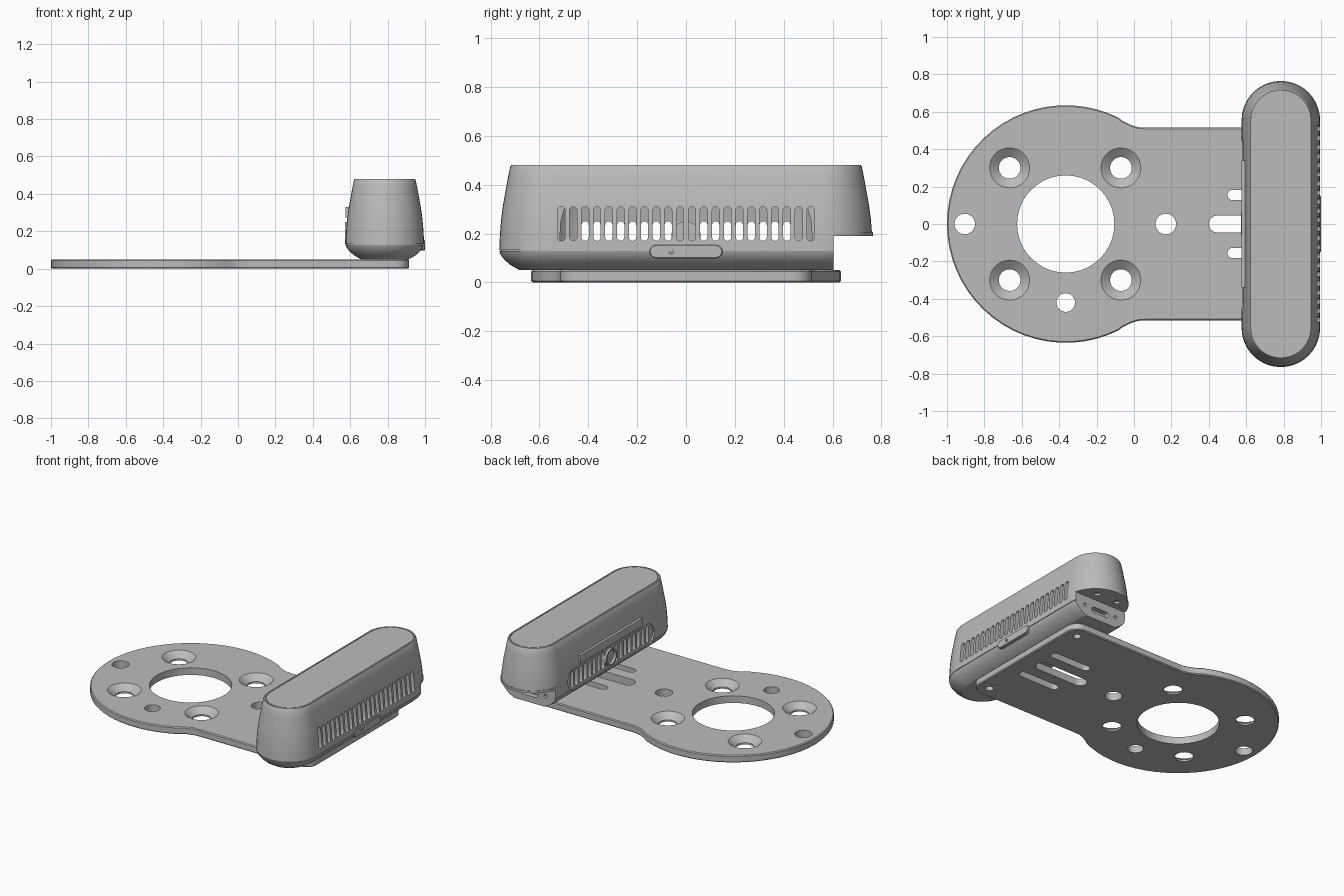
import bpy, bmesh
from math import pi, sin, cos, radians, sqrt
from mathutils import Matrix, Vector

if "Cube" in bpy.data.objects:
    bpy.data.objects.remove(bpy.data.objects["Cube"])

grey = bpy.data.materials.new("plain_grey")
grey.use_nodes = True
COLOUR = (0.5, 0.5, 0.5, 1)
grey.diffuse_color = COLOUR
grey.node_tree.nodes["Principled BSDF"].inputs["Base Color"].default_value = COLOUR

# Orientations: capsule long axis / extrusion axis
UPRIGHT_X = Matrix(((0, 0, 1), (1, 0, 0), (0, 1, 0))).to_4x4()   # long z, through x
LYING_X = Matrix.Rotation(pi / 2, 4, 'Y')                         # long y, through x
LYING_Y = Matrix(((0, 1, 0), (0, 0, 1), (1, 0, 0))).to_4x4()     # long x, through y
FLAT_X = Matrix.Rotation(-pi / 2, 4, 'Z')                         # long x, through z
FLAT_Y = Matrix.Identity(4)                                       # long y, through z


def loft(bm, rings):
    """Closed skin over rings of equal point count."""
    loops = [[bm.verts.new(p) for p in ring] for ring in rings]
    n = len(loops[0])
    for low, high in zip(loops, loops[1:]):
        for i in range(n):
            j = (i + 1) % n
            bm.faces.new((low[i], low[j], high[j], high[i]))
    bm.faces.new(loops[0][::-1])
    bm.faces.new(loops[-1])


def capsule(bm, rings, straight=0, place=(0, 0, 0), turn=FLAT_Y, n=10):
    """Capsule sections (height, radius) lofted along the local z axis."""
    m = Matrix.Translation(place) @ turn
    count = n + (1 if straight else 0)
    out = []
    for h, r in rings:
        ring = []
        for side in (1, -1):
            for i in range(count):
                a = pi * i / n
                ring.append(m @ Vector((side * r * cos(a), side * (straight + r * sin(a)), h)))
        out.append(ring)
    loft(bm, out)


def box(bm, low, high):
    size = [b - a for a, b in zip(low, high)]
    mid = [(a + b) / 2 for a, b in zip(low, high)]
    bmesh.ops.create_cube(bm, size=1, matrix=Matrix.Translation(mid) @ Matrix.Diagonal((*size, 1)))


def finish(name, bm):
    bmesh.ops.recalc_face_normals(bm, faces=bm.faces)
    me = bpy.data.meshes.new(name)
    bm.to_mesh(me)
    bm.free()
    me.materials.append(grey)
    ob = bpy.data.objects.new(name, me)
    bpy.context.collection.objects.link(ob)
    return ob


def cut(ob, bm):
    """Subtract the shapes in bm and keep the result as a plain mesh."""
    tool = finish("cutter", bm)
    tool.hide_render = True
    mod = ob.modifiers.new("cut", 'BOOLEAN')
    mod.operation, mod.solver, mod.object = 'DIFFERENCE', 'EXACT', tool
    graph = bpy.context.evaluated_depsgraph_get()
    me = bpy.data.meshes.new_from_object(ob.evaluated_get(graph))
    ob.modifiers.clear()
    ob.data = me
    bpy.data.objects.remove(tool)


def smooth(ob, angle=25):
    bpy.ops.object.select_all(action='DESELECT')
    ob.select_set(True)
    bpy.context.view_layer.objects.active = ob
    bpy.ops.object.shade_smooth_by_angle(angle=radians(angle))


# Base plate: disc flowing into a straight tongue with rounded corners
DISC, R = -0.365, 0.635
half = [(0.915, 0)]
half += [(0.835 + 0.08 * cos(a), 0.435 + 0.08 * sin(a)) for a in (pi / 2 * i / 6 for i in range(7))]
half += [(0.06, 0.515), (0.02, 0.518), (-0.02, 0.531), (-0.06, 0.551)]
half += [(DISC + R * cos(a), R * sin(a)) for a in (radians(64 + 116 * i / 20) for i in range(21))]
outline = half[:-1] + [(DISC - R, 0)] + [(x, -y) for x, y in half[1:-1][::-1]]


def inset(points, d):
    out = []
    for i, (x, y) in enumerate(points):
        (ax, ay), (bx, by) = points[i - 1], points[(i + 1) % len(points)]
        tx, ty = bx - ax, by - ay
        k = d / sqrt(tx * tx + ty * ty)
        out.append((x - ty * k, y + tx * k))
    return out


bm = bmesh.new()
loft(bm, [[(x, y, z) for x, y in inset(outline, d)]
          for z, d in ((0, 0.006), (0.006, 0), (0.044, 0), (0.05, 0.006))])
plate = finish("base_plate", bm)

bm = bmesh.new()
through = [(-0.1, 1), (0.1, 1)]


def hole(x, y, r, straight=0, n=12):
    capsule(bm, [(h, r) for h, _ in through], straight, (x, y, 0), FLAT_X, n)


hole(DISC, 0, 0.26, n=20)
hole(-0.905, 0, 0.055)
hole(0.17, 0, 0.055)
hole(DISC, -0.42, 0.05)
hole(0.6, 0, 0.045, 0.155)
for s in (1, -1):
    hole(0.655, s * 0.155, 0.028, 0.127)
    hole(0.83, s * 0.43, 0.025)
    for x in (-0.665, -0.07):      # countersunk screw holes
        capsule(bm, [(-0.1, 0.058), (0.012, 0.058), (0.05, 0.107), (0.1, 0.107)],
                place=(x, s * 0.3, 0), n=14)
cut(plate, bm)
smooth(plate)

# Housing: tapered capsule with a seam line and a grooved lid
CX, RAD, LEN = 0.785, 0.21, 0.555
skin = [(0.05, 0.085), (0.058, 0.068), (0.072, 0.045), (0.092, 0.022), (0.112, 0.006), (0.128, 0),
        (0.128, 0.005), (0.132, 0.005), (0.132, 0), (0.2, 0.003), (0.26, 0.008), (0.32, 0.016),
        (0.38, 0.027), (0.43, 0.036), (0.474, 0.045), (0.48, 0.049), (0.48, 0.058), (0.475, 0.058),
        (0.475, 0.062), (0.48, 0.062)]
bm = bmesh.new()
capsule(bm, [(z, RAD - d) for z, d in skin], LEN, (CX, 0, 0), n=20)
housing = finish("housing", bm)

# Hollow inside, then the stepped notch at one end
bm = bmesh.new()
capsule(bm, [(0.1, 0.15), (0.13, 0.175), (0.25, 0.17), (0.4, 0.14)], 0.39, (CX, 0, 0))
cut(housing, bm)
bm = bmesh.new()
box(bm, (0.4, 0.605, 0), (1.2, 1, 0.205))
cut(housing, bm)

# Shallow recess behind the rear vents
bm = bmesh.new()
capsule(bm, [(0.5, 0.075), (0.588, 0.075)], 0.4, (0, 0, 0.187), LYING_X)
cut(housing, bm)

# Vent slots on both long faces, and the connector openings in the notch
bm = bmesh.new()
for i in range(22):
    y = (i - 10.5) * 0.0486
    capsule(bm, [(0.9, 0.015), (1.1, 0.015)], 0.055, (0, y, 0.24), UPRIGHT_X, 6)
    if 0.06 < abs(y) < 0.45:
        capsule(bm, [(0.5, 0.015), (0.68, 0.015)], 0.045, (0, y, 0.19), UPRIGHT_X, 6)
capsule(bm, [(0.57, 0.02), (0.7, 0.02)], 0.05, (CX, 0, 0.115), LYING_Y)
for s in (1, -1):
    capsule(bm, [(0.58, 0.012), (0.7, 0.012)], place=(CX + s * 0.125, 0, 0.125), turn=LYING_Y)
cut(housing, bm)
smooth(housing)

# Thin ledge under the overhang with two screw holes
bm = bmesh.new()
capsule(bm, [(0.19, RAD), (0.206, RAD)], LEN, (CX, 0, 0), n=20)
ledge = finish("overhang_ledge", bm)
bm = bmesh.new()
box(bm, (0.4, -1, 0), (1.2, 0.6, 0.4))
for s in (1, -1):
    capsule(bm, [(0.1, 0.02), (0.3, 0.02)], place=(CX + s * 0.08, 0.67, 0))
cut(ledge, bm)
smooth(ledge)

# Side button with a pin hole
bm = bmesh.new()
capsule(bm, [(0.96, 0.028), (0.996, 0.028), (1.0, 0.024)], 0.122, (0, 0, 0.126), LYING_X)
button = finish("side_button", bm)
bm = bmesh.new()
capsule(bm, [(0.985, 0.01), (1.1, 0.01)], place=(0, -0.06, 0.126), turn=LYING_X)
cut(button, bm)
smooth(button)

# Raised brow over the rear vents
bm = bmesh.new()
box(bm, (0.575, -0.34, 0.275), (0.62, 0.34, 0.33))
finish("rear_brow", bm)

# Round lens tube between the rear vents
bm = bmesh.new()
capsule(bm, [(0.573, 0.06), (0.66, 0.06)], place=(0, 0, 0.19), turn=LYING_X, n=16)
lens = finish("lens_tube", bm)
bm = bmesh.new()
capsule(bm, [(0.5, 0.05), (0.575, 0.048), (0.62, 0.035)], place=(0, 0, 0.19), turn=LYING_X, n=16)
cut(lens, bm)
smooth(lens)
